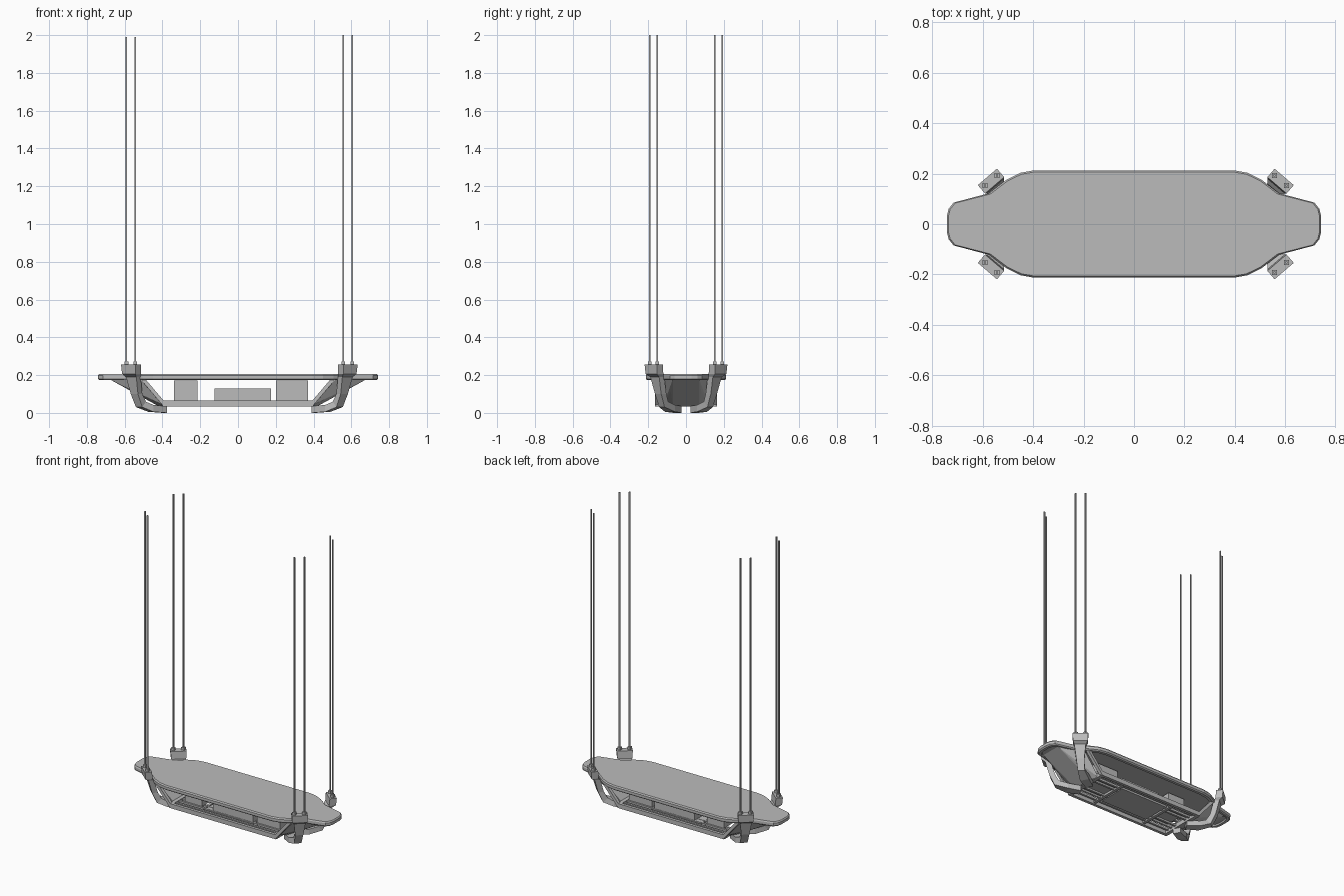
import bpy, bmesh, math
from mathutils import Vector

if "Cube" in bpy.data.objects:
    bpy.data.objects.remove(bpy.data.objects["Cube"])

grey = bpy.data.materials.new("plain_grey")
grey.diffuse_color = (0.5, 0.5, 0.5, 1)
grey.use_nodes = True
grey.node_tree.nodes["Principled BSDF"].inputs["Base Color"].default_value = grey.diffuse_color


def finish(name, bm):
    bmesh.ops.recalc_face_normals(bm, faces=bm.faces)
    me = bpy.data.meshes.new(name)
    bm.to_mesh(me)
    bm.free()
    me.materials.append(grey)
    ob = bpy.data.objects.new(name, me)
    bpy.context.collection.objects.link(ob)
    return ob


def loft(name, rings):
    """Skin a list of equal-length point rings and cap both ends."""
    bm = bmesh.new()
    vs = [[bm.verts.new(p) for p in r] for r in rings]
    n = len(vs[0])
    for a, b in zip(vs, vs[1:]):
        for i in range(n):
            j = (i + 1) % n
            bm.faces.new((a[i], a[j], b[j], b[i]))
    bm.faces.new(vs[0])
    bm.faces.new(vs[-1])
    return finish(name, bm)


def box(name, x0, x1, y0, y1, z0, z1):
    ring = [(x0, y0), (x1, y0), (x1, y1), (x0, y1)]
    return loft(name, [[(x, y, z) for x, y in ring] for z in (z0, z1)])


def beam(name, p, q, w, h):
    """Rectangular bar from p to q."""
    p, q = Vector(p), Vector(q)
    d = (q - p).normalized()
    side = d.cross(Vector((0, 0, 1)))
    side = side.normalized() if side.length > 0.01 else Vector((1, 0, 0))
    up = side.cross(d)
    ring = [side * (a * w / 2) + up * (b * h / 2) for a, b in ((-1, -1), (1, -1), (1, 1), (-1, 1))]
    return loft(name, [[e + o for o in ring] for e in (p, q)])


def hull(name, pts):
    bm = bmesh.new()
    for p in pts:
        bm.verts.new(p)
    bmesh.ops.convex_hull(bm, input=bm.verts)
    return finish(name, bm)


# deck: one quarter of the outline, mirrored round
quarter = [(0.742, 0.03), (0.735, 0.06), (0.715, 0.085), (0.575, 0.122), (0.545, 0.145),
           (0.505, 0.176), (0.45, 0.203), (0.395, 0.213)]
outline = quarter + [(-x, y) for x, y in reversed(quarter)]
outline += [(-x, -y) for x, y in outline]


def inset(d, z):
    return [(x * (1 - d / 0.742), y * (1 - d / 0.213), z) for x, y in outline]


loft("deck", [inset(0.03, 0.182), inset(0.026, 0.173), inset(0.008, 0.173), inset(0, 0.18),
              inset(0, 0.198), inset(0.006, 0.206)])

# under-deck tray: side rails, slats, cross bars
for s in (-1, 1):
    beam("side_rail", (-0.4, s * 0.155, 0.05), (0.4, s * 0.155, 0.05), 0.02, 0.03)
    beam("end_bar", (s * 0.39, -0.155, 0.05), (s * 0.39, 0.155, 0.05), 0.025, 0.03)
    beam("cross_bar", (s * 0.2, -0.15, 0.05), (s * 0.2, 0.15, 0.05), 0.02, 0.014)
    for y in (0.05, 0.085, 0.12):
        beam("tray_slat", (-0.39, s * y, 0.055), (0.39, s * y, 0.055), 0.014, 0.014)
    for t in (-1, 1):
        beam("corner_strut", (s * 0.39, t * 0.153, 0.045), (s * 0.505, t * 0.155, 0.18), 0.022, 0.02)
box("tray_plate", -0.18, 0.18, -0.1, 0.1, 0.045, 0.06)

# equipment boxes standing on the tray
box("left_box", -0.34, -0.215, -0.08, 0.08, 0.06, 0.172)
box("middle_box", -0.125, 0.175, -0.09, 0.09, 0.06, 0.13)
box("right_box", 0.2, 0.37, -0.08, 0.08, 0.06, 0.172)

# faceted hull under each end of the deck
for s in (-1, 1):
    pts = []
    for t in (-1, 1):
        pts += [(s * x, t * y, z) for x, y, z in (
            (0.68, 0.07, 0.178), (0.52, 0.14, 0.178), (0.56, 0.08, 0.115),
            (0.42, 0.07, 0.035), (0.39, 0.12, 0.04), (0.41, 0.12, 0.065))]
    hull("end_hull", pts)

# hook brackets with paired hanging ropes at the four corners
T = Vector((0.76, -0.65, 0))
R = Vector((0.65, 0.76, 0))
TF = Vector((0.47, -0.88, 0))
DOWN = Vector((0, 0, -1))
sections = [  # centre, width axis, half width, depth axis, half depth
    ((0.575, 0.17, 0.255), T, 0.05, R, 0.022),
    ((0.572, 0.167, 0.205), T, 0.046, R, 0.022),
    ((0.562, 0.152, 0.19), T, 0.036, R, 0.018),
    ((0.545, 0.134, 0.10), T, 0.025, R, 0.018),
    ((0.522, 0.118, 0.045), T, 0.022, Vector((0.5, 0.5, -0.7)), 0.02),
    ((0.47, 0.085, 0.024), TF, 0.03, DOWN, 0.018),
    ((0.395, 0.045, 0.018), TF, 0.024, DOWN, 0.018),
]
for sx in (-1, 1):
    shift = 0.006 if sx > 0 else 0.008
    top = 2.0 if sx > 0 else 1.99
    for sy in (-1, 1):
        def place(v):
            return Vector((v[0] * sx + shift, v[1] * sy, v[2]))
        rings = []
        for c, t, w, r, d in sections:
            c = Vector(c)
            rings.append([place(c + t * (a * w) + r * (b * d))
                          for a, b in ((-1, -1), (1, -1), (1, 1), (-1, 1))])
        loft("hook_bracket", rings)
        for k in (-1, 1):
            p = Vector((0.575, 0.172, 0)) + T * (k * 0.031)
            c = place(p)
            box("rope_clamp", c.x - 0.01, c.x + 0.01, c.y - 0.01, c.y + 0.01, 0.25, 0.273)
            box("hanging_rope", c.x - 0.004, c.x + 0.004, c.y - 0.004, c.y + 0.004, 0.27, top)
